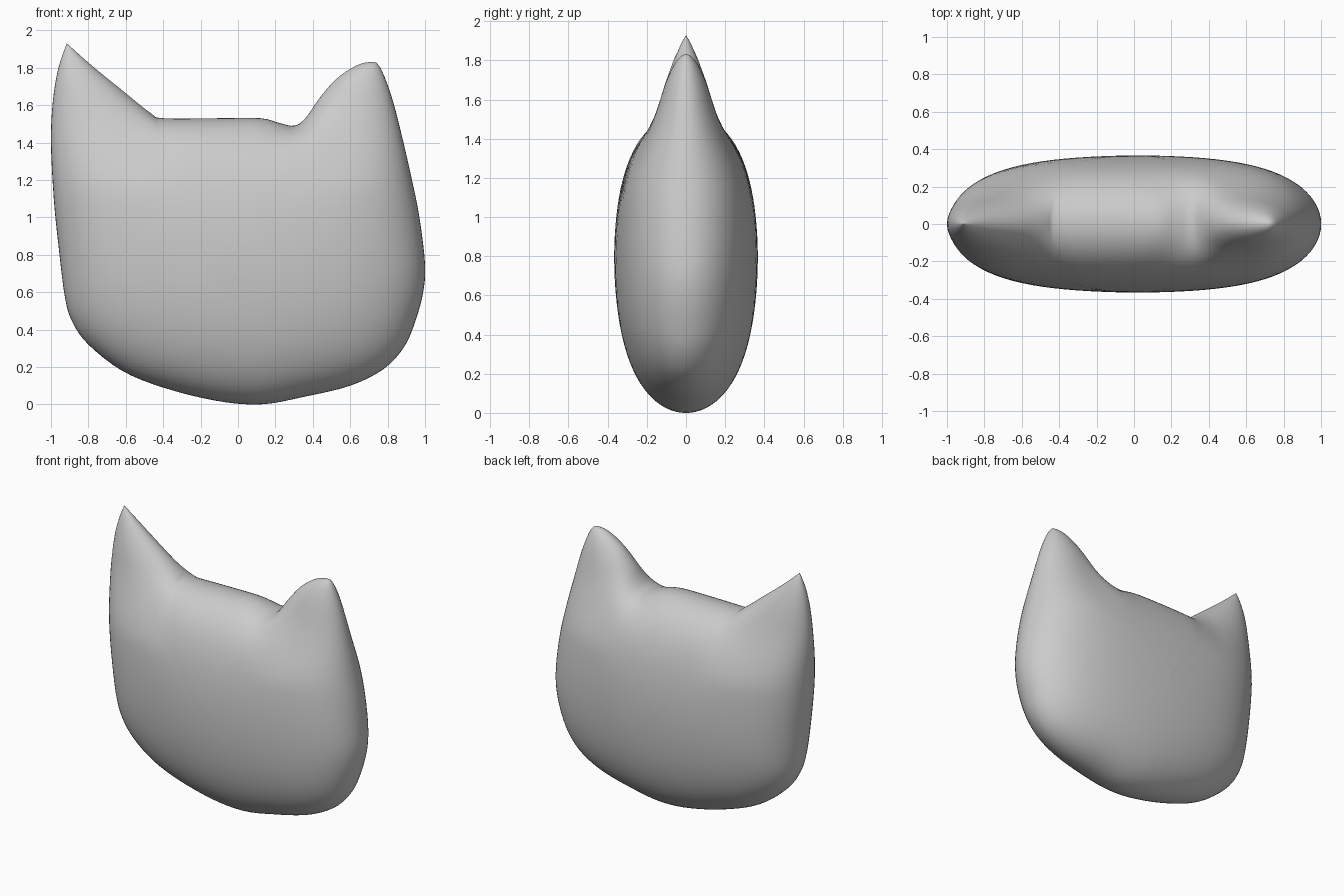
import bpy, math
from mathutils import Vector

if "Cube" in bpy.data.objects:
    bpy.data.objects.remove(bpy.data.objects["Cube"])

# Front outline (x, z), counter-clockwise from the chin
OUT = [(.12, 0), (.35, .04), (.6, .10), (.78, .19), (.89, .31), (.95, .45), (.99, .6), (1, .75),
       (.97, 1.0), (.93, 1.2), (.88, 1.42), (.82, 1.65), (.755, 1.81), (.70, 1.83), (.62, 1.805),
       (.52, 1.735), (.43, 1.63), (.36, 1.53), (.30, 1.49), (.22, 1.505), (.12, 1.53), (-.1, 1.53),
       (-.40, 1.53), (-.47, 1.56), (-.62, 1.68), (-.78, 1.81), (-.915, 1.93), (-.96, 1.8),
       (-.99, 1.62), (-1, 1.4), (-.985, 1.1), (-.96, .85), (-.925, .57), (-.885, .44), (-.80, .32),
       (-.62, .18), (-.4, .09), (-.12, .02)]
TIP = 26            # sharp ear tip
SUB, RINGS = 4, 24
DEPTH, STIFF = .367, 8.0
CENTRE = Vector((0, .75))


def smooth_outline():
    pts = [Vector(p) for p in OUT]
    n = len(pts)

    def tangent(i):
        return Vector((0, 0)) if i % n == TIP else (pts[(i + 1) % n] - pts[i - 1]) / 2

    result = []
    for i in range(n):
        a, b = pts[i], pts[(i + 1) % n]
        ta, tb = tangent(i), tangent(i + 1)
        for k in range(SUB):
            t = k / SUB
            result.append(a * (2*t**3 - 3*t*t + 1) + ta * (t**3 - 2*t*t + t)
                          + b * (3*t*t - 2*t**3) + tb * (t**3 - t*t))
    return result


def step(a, b, v):
    t = min(max((v - a) / (b - a), 0), 1)
    return t * t * (3 - 2 * t)


# Flat disc of rings, packed tightly towards the rim
rim = smooth_outline()
N = len(rim)
flat = [CENTRE.copy()]
h = [.09]
for r in range(1, RINGS + 1):
    s = math.sin(r / RINGS * math.pi / 2)
    flat += [CENTRE + (p - CENTRE) * s for p in rim]
    h += [.09 * (1 - s ** 4)] * N


def vid(r, j):
    return 0 if r == 0 else 1 + (r - 1) * N + j % N


faces = [(0, vid(1, j), vid(1, j + 1)) for j in range(N)]
faces += [(vid(r, j), vid(r + 1, j), vid(r + 1, j + 1), vid(r, j + 1))
          for r in range(1, RINGS) for j in range(N)]

# Inflate: solve a stiffened membrane under even pressure over the outline
weights = [{} for _ in flat]
load = [0.0] * len(flat)
for f in faces:
    for tri in ([f] if len(f) == 3 else [(f[0], f[1], f[2]), (f[0], f[2], f[3])]):
        for k in range(3):
            o, a, b = tri[k], tri[k - 2], tri[k - 1]
            u, v = flat[a] - flat[o], flat[b] - flat[o]
            area2 = max(abs(u.x * v.y - u.y * v.x), 1e-9)
            w = u.dot(v) / area2 / 2
            weights[a][b] = weights[a].get(b, 0) + w
            weights[b][a] = weights[b].get(a, 0) + w
            load[o] += area2 / 6
inner = 1 + (RINGS - 1) * N
rows = [(i, list(weights[i].items()), sum(weights[i].values()) + STIFF * load[i])
        for i in range(inner)]
for i in range(inner, len(h)):
    h[i] = 0.0
for sweep in range(600):
    for i, row, total in rows:
        acc = load[i]
        for j, w in row:
            acc += w * h[j]
        h[i] += 1.88 * (acc / total - h[i])
h[0] = sum(h[1:N + 1]) / N
peak = max(h)
# Ears are pinched a little thinner than the body
depth = [DEPTH * math.sqrt(max(v, 0) / peak)
         * (1 - .25 * step(.25, .6, abs(p.x)) * step(1.1, 1.6, p.y)) for p, v in zip(flat, h)]

# Front and back halves share the rim
verts = [(p.x, -d, p.y) for p, d in zip(flat, depth)]
back = [len(verts) + i if i < inner else i for i in range(len(flat))]
verts += [(flat[i].x, depth[i], flat[i].y) for i in range(inner)]
all_faces = faces + [tuple(back[i] for i in reversed(f)) for f in faces]

mesh = bpy.data.meshes.new("cat_head_cushion")
mesh.from_pydata(verts, [], all_faces)
mesh.update()
head = bpy.data.objects.new("cat_head_cushion", mesh)
bpy.context.collection.objects.link(head)
mesh.shade_smooth()
